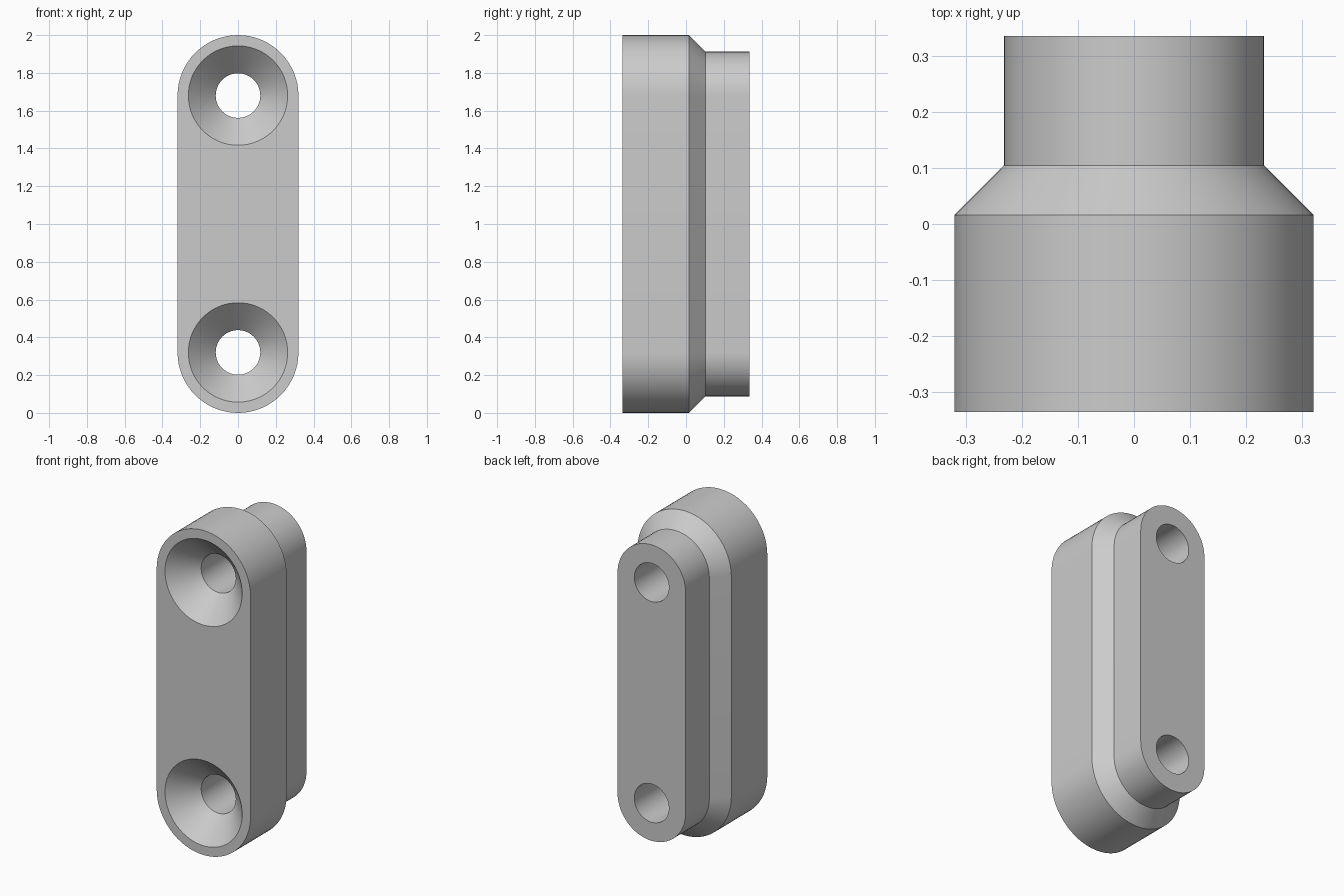
import bpy, bmesh, math

old = bpy.data.objects.get("Cube")
if old:
    bpy.data.objects.remove(old, do_unlink=True)

HALF_DEPTH = 0.335
CENTRES = (0.32, 1.68)      # heights of the two rounded ends and screw holes
SEGMENTS = 64

grey = bpy.data.materials.new("plain grey")
grey.use_nodes = True
colour = (0.6, 0.6, 0.6, 1)
grey.diffuse_color = colour
grey.node_tree.nodes["Principled BSDF"].inputs["Base Color"].default_value = colour


def loft(name, sections, low, high):
    """Join (y, radius) sections of a round-ended outline running from low to high."""
    bm = bmesh.new()
    rings = []
    for y, r in sections:
        ring = []
        ends = ((high, 0), (low, math.pi)) if high > low else ((low, 0),)
        for z, start in ends:
            steps = SEGMENTS // 2 + 1 if high > low else SEGMENTS
            sweep = math.pi / (SEGMENTS // 2)
            for i in range(steps):
                a = start + i * sweep
                ring.append(bm.verts.new((r * math.cos(a), y, z + r * math.sin(a))))
        rings.append(ring)
    for a, b in zip(rings, rings[1:]):
        for i in range(len(a)):
            j = (i + 1) % len(a)
            bm.faces.new((a[i], a[j], b[j], b[i]))
    bm.faces.new(rings[0])
    bm.faces.new(rings[-1])
    bmesh.ops.recalc_face_normals(bm, faces=bm.faces)
    mesh = bpy.data.meshes.new(name)
    bm.to_mesh(mesh)
    bm.free()
    mesh.materials.append(grey)
    obj = bpy.data.objects.new(name, mesh)
    bpy.context.collection.objects.link(obj)
    return obj


# Round-ended block: wide front, sloped shoulder, narrow back
body = loft("spacer_body", [(-HALF_DEPTH, 0.32), (0.016, 0.32),
                            (0.104, 0.232), (HALF_DEPTH, 0.232)], *CENTRES)
bpy.context.view_layer.objects.active = body
body.select_set(True)

# Countersunk screw holes, cut right through
SINK, BORE, EXTRA = 0.263, 0.118, 0.05
for z in CENTRES:
    cutter = loft("hole_cutter", [(-HALF_DEPTH - EXTRA, SINK + EXTRA),
                                  (-HALF_DEPTH + SINK - BORE, BORE),
                                  (HALF_DEPTH + EXTRA, BORE)], z, z)
    cutter.hide_render = True
    cut = body.modifiers.new("screw hole", 'BOOLEAN')
    cut.operation = 'DIFFERENCE'
    cut.solver = 'EXACT'
    cut.object = cutter
    bpy.ops.object.modifier_apply(modifier=cut.name)
    bpy.data.objects.remove(cutter, do_unlink=True)

bpy.ops.object.shade_smooth_by_angle(angle=math.radians(30))
